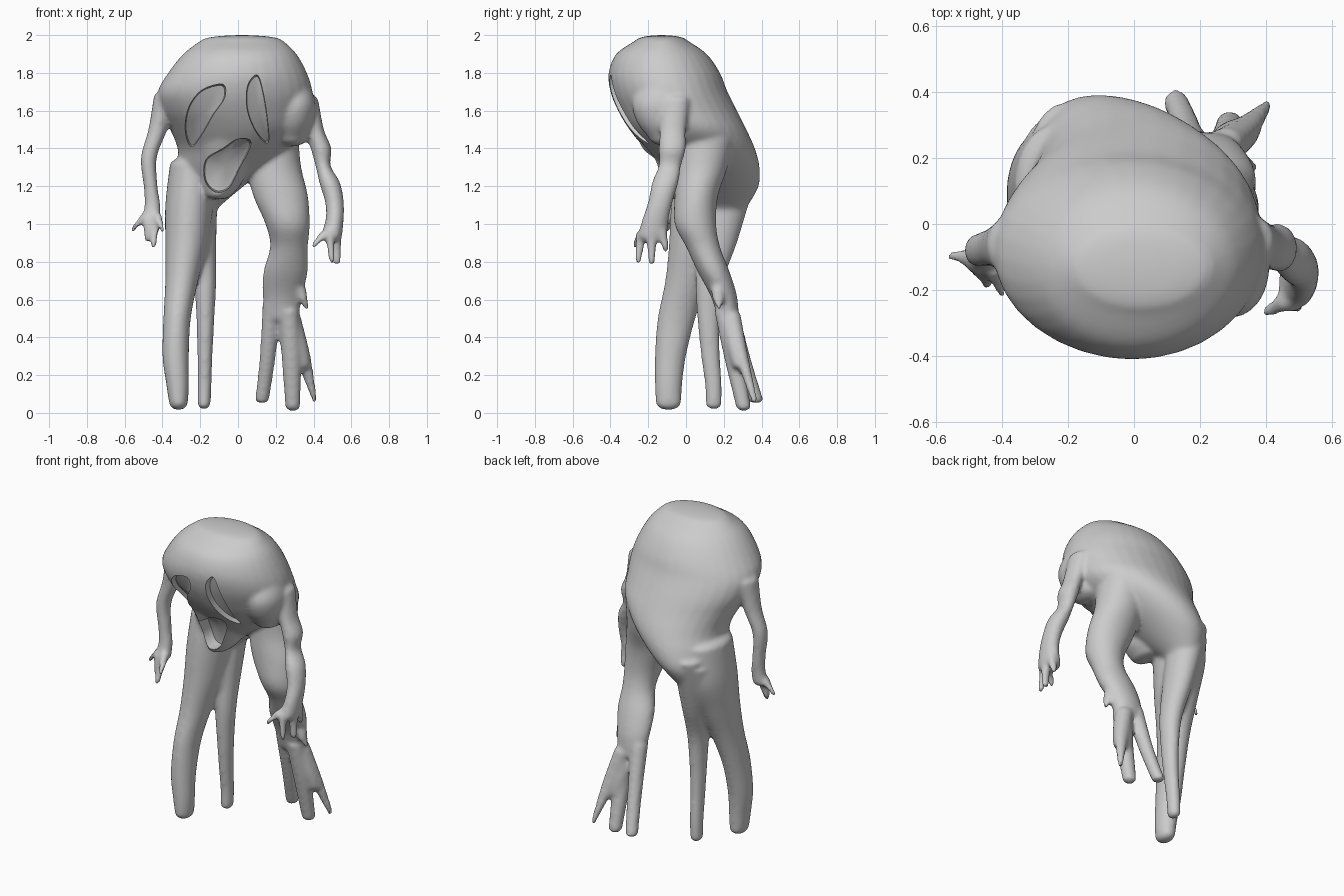
import bpy, bmesh, math
from mathutils import Vector

bm = bmesh.new()


def catmull(a, b, c, d, t):
    return [0.5 * (2 * q + (r - p) * t + (2 * p - 5 * q + 4 * r - s) * t * t
                   + (3 * q - p - 3 * r + s) * t ** 3) for p, q, r, s in zip(a, b, c, d)]


def loft(rings, h=0.02, steps=5, n=32):
    """Closed skin through rings (z, x0, x1, y0, y1), top to bottom, with round caps."""
    k = len(rings)
    path = []
    for i in range(k - 1):
        a, b, c, d = rings[max(i - 1, 0)], rings[i], rings[i + 1], rings[min(i + 2, k - 1)]
        path += [catmull(a, b, c, d, j / steps) for j in range(steps)]
    path.append(list(rings[-1]))

    def cap(ring, sign):
        z, x0, x1, y0, y1 = ring
        out = []
        for ang in (30, 55, 75, 85):
            f = math.cos(math.radians(ang))
            mx, my, rx, ry = (x0 + x1) / 2, (y0 + y1) / 2, (x1 - x0) / 2 * f, (y1 - y0) / 2 * f
            out.append([z + sign * h * math.sin(math.radians(ang)), mx - rx, mx + rx, my - ry, my + ry])
        return out

    path = cap(path[0], 1)[::-1] + path + cap(path[-1], -1)
    loops = []
    for z, x0, x1, y0, y1 in path:
        loops.append([bm.verts.new(((x0 + x1) / 2 + (x1 - x0) / 2 * math.cos(2 * math.pi * i / n),
                                    (y0 + y1) / 2 + (y1 - y0) / 2 * math.sin(2 * math.pi * i / n), z))
                      for i in range(n)])
    for u, v in zip(loops, loops[1:]):
        for i in range(n):
            bm.faces.new((u[i], v[i], v[(i + 1) % n], u[(i + 1) % n]))
    bm.faces.new(loops[0])
    bm.faces.new(loops[-1][::-1])


# Hunched torso
loft([(1.97, -.20, .24, -.27, .01), (1.9, -.29, .31, -.37, .11), (1.8, -.37, .365, -.41, .18),
      (1.7, -.425, .395, -.40, .22), (1.6, -.41, .39, -.36, .27), (1.5, -.36, .37, -.30, .32),
      (1.4, -.32, .28, -.22, .365), (1.3, -.32, .16, -.14, .39), (1.2, -.32, .03, -.04, .385),
      (1.1, -.28, -.09, .08, .33)], h=.03)
# Forward shoulder on the right
loft([(1.74, .20, .38, -.24, .02), (1.64, .18, .41, -.285, .02), (1.54, .18, .40, -.26, .02),
      (1.46, .20, .37, -.20, .02)], h=.05)
# Hanging jaw
loft([(1.5, -.23, .14, -.28, .1), (1.4, -.225, .11, -.23, .1), (1.3, -.21, .06, -.18, .1),
      (1.2, -.19, .01, -.14, .1), (1.15, -.17, -.04, -.12, .08)])
# Thick front leg and thin rear leg, left
loft([(1.32, -.36, -.12, -.06, .30), (1.1, -.385, -.13, -.08, .29), (.9, -.385, -.16, -.09, .21),
      (.7, -.385, -.21, -.11, .12), (.5, -.395, -.25, -.15, .05), (.3, -.40, -.26, -.165, 0),
      (.15, -.38, -.26, -.165, -.02), (.05, -.365, -.265, -.16, -.025)], h=.035)
loft([(1.25, -.31, -.11, .10, .37), (1.1, -.30, -.11, .09, .33), (.9, -.27, -.115, .06, .27),
      (.7, -.235, -.115, .05, .2), (.5, -.22, -.125, .06, .18), (.3, -.215, -.135, .08, .18),
      (.15, -.215, -.14, .10, .19), (.04, -.215, -.145, .105, .19)])
# Web joining both left legs at the thigh
loft([(1.2, -.35, -.14, 0, .33), (1.0, -.34, -.14, 0, .27), (.85, -.32, -.15, 0, .19),
      (.78, -.28, -.17, .03, .14)])
# Bent right leg
loft([(1.45, .08, .32, -.05, .25), (1.3, .05, .335, -.05, .22), (1.15, .08, .37, -.06, .17),
      (1.0, .145, .38, -.06, .16), (.88, .17, .37, 0, .18), (.75, .135, .37, .06, .23),
      (.62, .13, .34, .13, .27), (.5, .15, .32, .17, .28)])
# Toes of the right leg
loft([(.66, .28, .36, .13, .21), (.6, .32, .37, .14, .2), (.56, .345, .375, .16, .19)])
loft([(.58, .13, .23, .16, .27), (.3, .115, .20, .25, .34), (.07, .09, .165, .33, .41)])
loft([(.54, .21, .32, .15, .26), (.3, .23, .335, .2, .3), (.03, .25, .33, .265, .345)])
loft([(.52, .22, .33, .19, .29), (.3, .30, .385, .26, .33), (.07, .39, .42, .34, .38)])
loft([(.5, .22, .33, .18, .28), (.35, .235, .37, .21, .31), (.25, .26, .385, .24, .32)])
# Right arm and fingers
loft([(1.66, .32, .425, -.13, .02), (1.5, .36, .455, -.14, 0), (1.4, .385, .495, -.145, 0),
      (1.31, .41, .49, -.145, -.025), (1.22, .43, .54, -.18, -.04), (1.12, .46, .56, -.20, -.07),
      (1.03, .465, .56, -.23, -.09), (.93, .435, .55, -.26, -.10)])
for top, end in [((.95, .43, .50, -.265, -.20), (.89, .385, .42, -.285, -.25)),
                 ((.94, .46, .51, -.265, -.21), (.81, .48, .515, -.27, -.235)),
                 ((.94, .49, .55, -.21, -.15), (.80, .50, .545, -.20, -.165)),
                 ((.96, .49, .55, -.16, -.10), (.87, .50, .54, -.125, -.09))]:
    loft([top, end])
# Left arm and fingers
loft([(1.68, -.445, -.33, -.15, .02), (1.5, -.475, -.375, -.13, -.01), (1.35, -.515, -.43, -.13, -.03),
      (1.2, -.50, -.425, -.125, -.04), (1.1, -.495, -.41, -.13, -.05), (1.02, -.51, -.41, -.15, -.06)])
for top, end in [((1.04, -.52, -.46, -.13, -.07), (.975, -.57, -.54, -.115, -.08)),
                 ((1.03, -.51, -.46, -.15, -.10), (.92, -.495, -.46, -.16, -.12)),
                 ((1.02, -.47, -.41, -.16, -.11), (.89, -.465, -.43, -.20, -.165)),
                 ((1.04, -.45, -.40, -.17, -.11), (.97, -.415, -.385, -.23, -.195))]:
    loft([top, end])

# Fuse everything into one continuous skin
bmesh.ops.recalc_face_normals(bm, faces=bm.faces)
mesh = bpy.data.meshes.new("creature_body")
bm.to_mesh(mesh)
bm.free()
body = bpy.data.objects.new("creature_body", mesh)
bpy.context.collection.objects.link(body)
bpy.context.view_layer.objects.active = body
body.select_set(True)
rm = body.modifiers.new("fuse", 'REMESH')
rm.mode, rm.voxel_size = 'VOXEL', 0.012
sm = body.modifiers.new("soften", 'SMOOTH')
sm.factor, sm.iterations = 0.5, 10
for name in ("fuse", "soften"):
    bpy.ops.object.modifier_apply(modifier=name)
bpy.context.view_layer.update()


def surface_y(x, z):
    hit, loc, _, _ = body.ray_cast(Vector((x, -1.5, z)), Vector((0, 1, 0)))
    return loc.y if hit else -0.1


def socket(name, outline, depth):
    """Cutter that follows the face surface and sinks to the given depth."""
    k = len(outline)
    pts = [catmull(*(outline[(i + o) % k] for o in (-1, 0, 1, 2)), j / 4)
           for i in range(k) for j in range(4)]
    cx, cz = sum(p[0] for p in pts) / len(pts), sum(p[1] for p in pts) / len(pts)
    c = bmesh.new()
    rings = []
    for scale, dy in ((1, None), (1, 0.005), (.95, depth * .85), (.6, depth)):
        ring = []
        for x, z in pts:
            px, pz = cx + (x - cx) * scale, cz + (z - cz) * scale
            ring.append(c.verts.new((px, -0.8 if dy is None else surface_y(px, pz) + dy, pz)))
        rings.append(ring)
    m = len(pts)
    for u, v in zip(rings, rings[1:]):
        for i in range(m):
            c.faces.new((u[i], u[(i + 1) % m], v[(i + 1) % m], v[i]))
    c.faces.new(rings[0])
    mid = c.verts.new((cx, surface_y(cx, cz) + depth, cz))
    for i in range(m):
        c.faces.new((rings[-1][i], rings[-1][(i + 1) % m], mid))
    bmesh.ops.recalc_face_normals(c, faces=c.faces)
    me = bpy.data.meshes.new(name)
    c.to_mesh(me)
    c.free()
    ob = bpy.data.objects.new(name, me)
    bpy.context.collection.objects.link(ob)
    ob.hide_render = True
    return ob


# Eye sockets and gaping mouth
cutters = [
    socket("left_eye_cutter", [(-.08, 1.74), (-.07, 1.67), (-.13, 1.58), (-.20, 1.46), (-.25, 1.41),
                               (-.28, 1.50), (-.26, 1.62), (-.19, 1.71)], .045),
    socket("right_eye_cutter", [(.05, 1.73), (.10, 1.79), (.13, 1.71), (.155, 1.56), (.16, 1.43),
                                (.10, 1.48), (.05, 1.60)], .045),
    socket("mouth_cutter", [(.07, 1.43), (0, 1.45), (-.08, 1.40), (-.17, 1.34), (-.175, 1.23),
                            (-.12, 1.17), (-.05, 1.19), (.005, 1.29)], .10)]
for cutter in cutters:
    cut = body.modifiers.new(cutter.name, 'BOOLEAN')
    cut.operation, cut.solver, cut.object = 'DIFFERENCE', 'EXACT', cutter
    bpy.ops.object.modifier_apply(modifier=cut.name)
for cutter in cutters:
    bpy.data.objects.remove(cutter)

bpy.ops.object.shade_smooth_by_angle(angle=math.radians(40))
